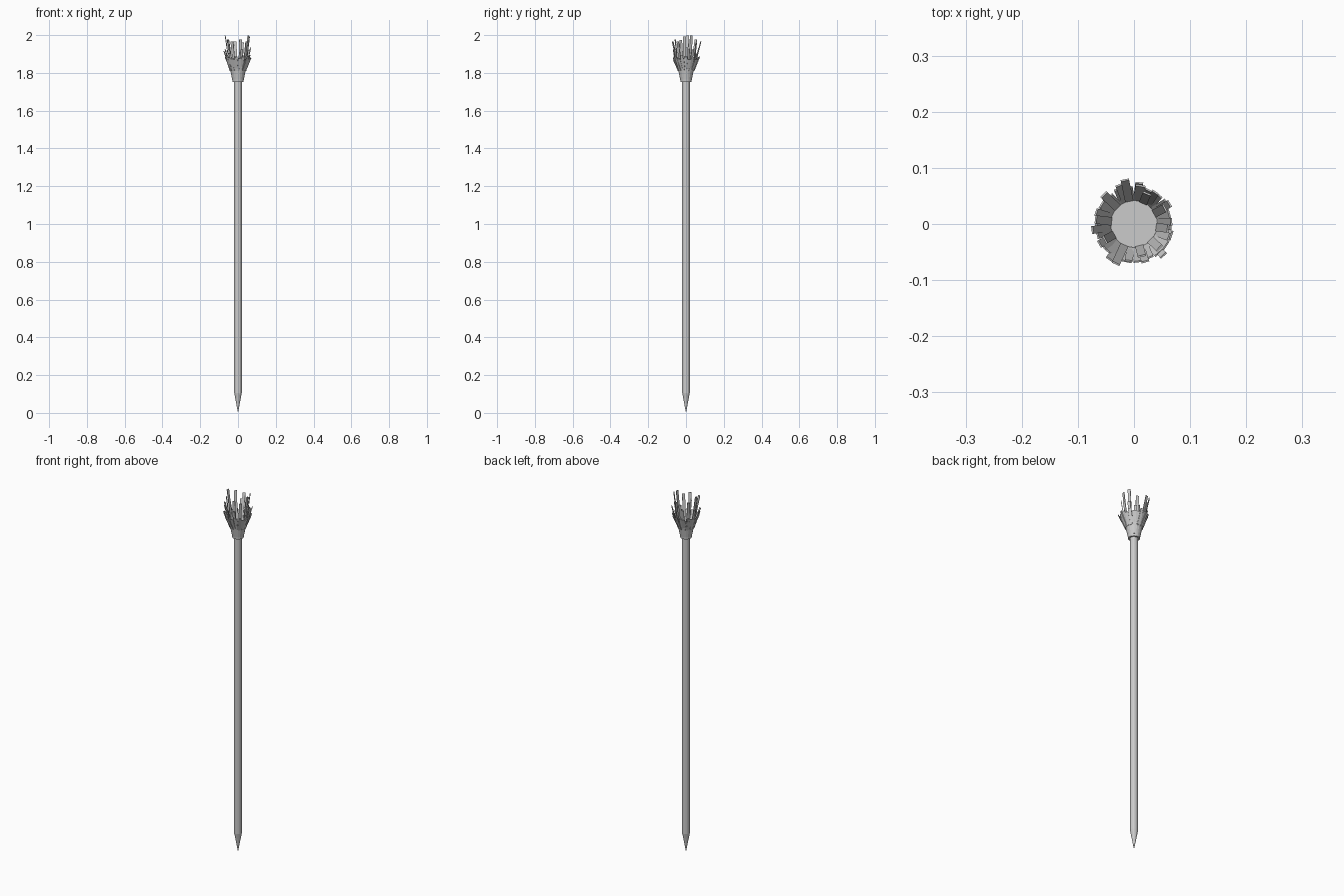
import bpy, bmesh, math, random
from mathutils import Vector

if "Cube" in bpy.data.objects:
    bpy.data.objects.remove(bpy.data.objects["Cube"])

random.seed(4)


def finish(name, bm):
    bmesh.ops.recalc_face_normals(bm, faces=bm.faces)
    mesh = bpy.data.meshes.new(name)
    bm.to_mesh(mesh)
    bm.free()
    ob = bpy.data.objects.new(name, mesh)
    bpy.context.collection.objects.link(ob)
    return ob


def lathe(name, profile, sides):
    """Revolve (radius, z) points about the z axis; zero radius makes a pole."""
    bm = bmesh.new()
    rings = []
    for r, z in profile:
        if r == 0:
            rings.append([bm.verts.new((0, 0, z))] * sides)
        else:
            rings.append([bm.verts.new((r * math.cos(math.tau * i / sides),
                                        r * math.sin(math.tau * i / sides), z))
                          for i in range(sides)])
    for a, b in zip(rings, rings[1:]):
        for i in range(sides):
            j = (i + 1) % sides
            bm.faces.new(list(dict.fromkeys((a[i], a[j], b[j], b[i]))))
    return finish(name, bm)


def add_slat(bm, angle, foot, tip, width, thick=0.003):
    """Thin leaning strip from foot (radius, z) to tip (radius, z)."""
    out = Vector((math.cos(angle), math.sin(angle), 0))
    side = Vector((-out.y, out.x, 0))
    up = Vector((0, 0, 1))
    p, q = (out * r + up * z for r, z in (foot, tip))
    normal = (q - p).normalized().cross(side) * thick / 2
    half = side * width / 2
    v = [bm.verts.new(c + s * half + t * normal)
         for c in (p, q) for s, t in ((-1, -1), (1, -1), (1, 1), (-1, 1))]
    for f in ((0, 1, 2, 3), (4, 5, 6, 7), (0, 1, 5, 4),
              (1, 2, 6, 5), (2, 3, 7, 6), (3, 0, 4, 7)):
        bm.faces.new([v[i] for i in f])


# pole with sharpened end
lathe("pole", [(0, 0), (0.02, 0.106), (0.02, 1.78), (0, 1.78)], 12)

# binding ring under the basket
lathe("binding_ring", [(0, 1.752), (0.029, 1.752), (0.031, 1.768), (0, 1.768)], 20)

# basket cup with a flat floor
lathe("cup", [(0, 1.765), (0.031, 1.765), (0.042, 1.82), (0.037, 1.82),
              (0, 1.82)], 20)

# rows of splayed slats: count, phase, foot, tip radius range, tip height range, width
rows = {
    "basket_slats": (22, 0.0, (0.040, 1.81), (0.065, 0.070), (1.870, 1.885), 0.018),
    "middle_slats": (14, 0.1, (0.042, 1.81), (0.066, 0.077), (1.885, 1.935), 0.014),
    "tall_slats": (10, 0.52, (0.040, 1.81), (0.058, 0.080), (1.955, 1.998), 0.015),
}
for name, (count, phase, foot, radii, heights, width) in rows.items():
    bm = bmesh.new()
    for i in range(count):
        angle = phase + math.tau * i / count + random.uniform(-0.05, 0.05)
        height = heights[1] if i == 0 else random.uniform(*heights)
        add_slat(bm, angle, foot, (random.uniform(*radii), height), width)
    finish(name, bm)
